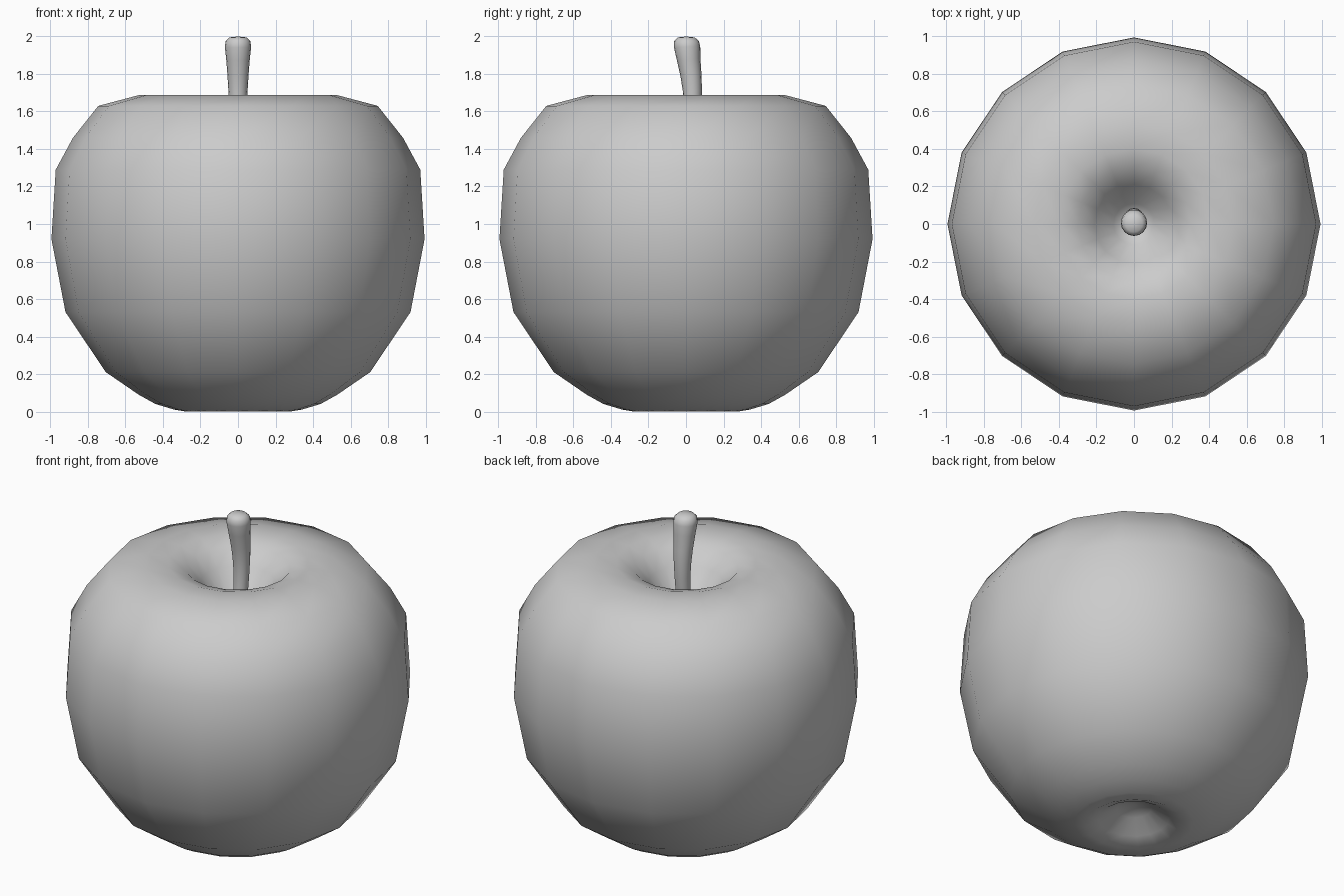
import bpy, bmesh, math

if "Cube" in bpy.data.objects:
    bpy.data.objects.remove(bpy.data.objects["Cube"])


def tube(name, rings, sides):
    """Skin circular rings (radius, y, z, tilt); zero radius makes a pole."""
    bm = bmesh.new()
    loops = []
    for r, y, z, tilt in rings:
        if r == 0:
            loops.append([bm.verts.new((0, y, z))])
            continue
        loop = []
        for i in range(sides):
            a = 2 * math.pi * i / sides
            s = r * math.sin(a)
            loop.append(bm.verts.new((r * math.cos(a), y + s * math.cos(tilt), z + s * math.sin(tilt))))
        loops.append(loop)
    for lo, hi in zip(loops, loops[1:]):
        for i in range(sides):
            j = (i + 1) % sides
            if len(lo) == 1:
                bm.faces.new((lo[0], hi[j], hi[i]))
            elif len(hi) == 1:
                bm.faces.new((lo[i], lo[j], hi[0]))
            else:
                bm.faces.new((lo[i], lo[j], hi[j], hi[i]))
    bmesh.ops.recalc_face_normals(bm, faces=bm.faces)
    for f in bm.faces:
        f.smooth = True
    me = bpy.data.meshes.new(name)
    bm.to_mesh(me)
    bm.free()
    ob = bpy.data.objects.new(name, me)
    bpy.context.collection.objects.link(ob)
    return ob


# Apple body: 16-sided lathe with a dimple at each end
profile = [(0, 0.13), (0.10, 0.10), (0.20, 0.035), (0.28, 0.0), (0.34, 0.01),
           (0.44, 0.04), (0.53, 0.09), (0.705, 0.21), (0.92, 0.53),
           (0.995, 0.92), (0.972, 1.29), (0.88, 1.46), (0.745, 1.63),
           (0.53, 1.687), (0.40, 1.687), (0.30, 1.655), (0.21, 1.57),
           (0.11, 1.44), (0, 1.37)]
tube("apple_body", [(r, 0, z, 0) for r, z in profile], 16)

# Stem: curved, widening to a rounded tip
stem = [(0, 0.0, 1.32, 0), (0.042, 0.0, 1.32, 0.1), (0.042, 0.025, 1.48, 0.1),
        (0.046, 0.035, 1.62, 0.0), (0.051, 0.034, 1.71, -0.03),
        (0.056, 0.027, 1.79, -0.1), (0.063, 0.014, 1.88, -0.12),
        (0.070, 0.006, 1.945, -0.05), (0.066, 0.003, 1.975, 0),
        (0.045, 0.002, 1.995, 0), (0, 0.002, 2.0, 0)]
# the tilt leans each ring across the path
tube("stem", [(r, y, z, -t) for r, y, z, t in stem], 16)
